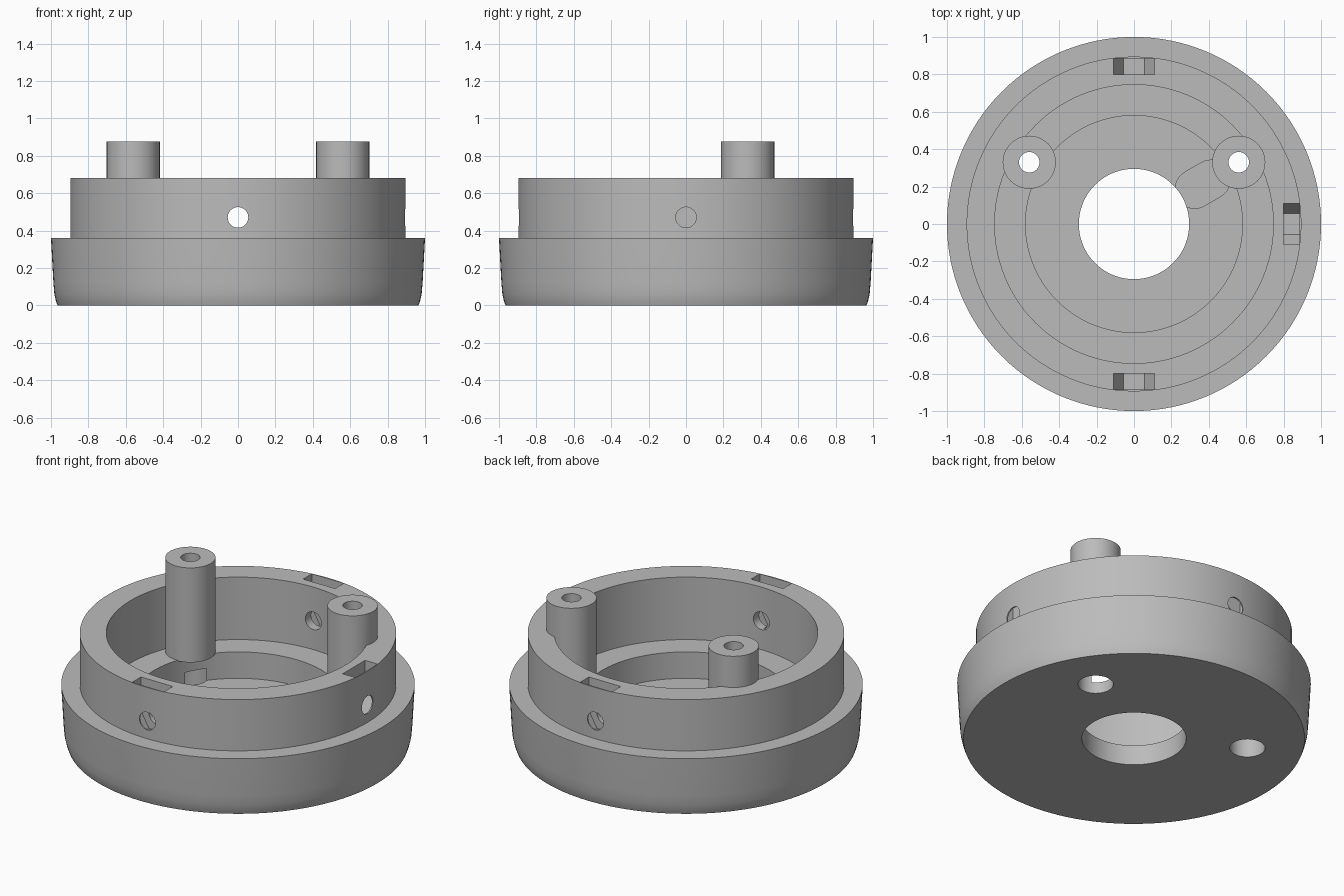
import bpy, bmesh, math
from mathutils import Matrix, Vector

if "Cube" in bpy.data.objects:
    bpy.data.objects.remove(bpy.data.objects["Cube"], do_unlink=True)

grey = bpy.data.materials.new("plain grey")
grey.use_nodes = True
colour = (0.5, 0.5, 0.5, 1)
grey.diffuse_color = colour
grey.node_tree.nodes["Principled BSDF"].inputs["Base Color"].default_value = colour


def make_object(name, bm):
    bmesh.ops.recalc_face_normals(bm, faces=bm.faces)
    mesh = bpy.data.meshes.new(name)
    bm.to_mesh(mesh)
    bm.free()
    mesh.materials.append(grey)
    obj = bpy.data.objects.new(name, mesh)
    bpy.context.collection.objects.link(obj)
    return obj


def lathe(name, profile, steps=128):
    """Closed ring swept from a radius/height outline."""
    bm = bmesh.new()
    rings = []
    for i in range(steps):
        a = math.tau * i / steps
        rings.append([bm.verts.new((r * math.cos(a), r * math.sin(a), z)) for r, z in profile])
    n = len(profile)
    for i in range(steps):
        a, b = rings[i], rings[(i + 1) % steps]
        for j in range(n):
            k = (j + 1) % n
            bm.faces.new((a[j], b[j], b[k], a[k]))
    return make_object(name, bm)


def prism(name, outline, low, high, matrix=Matrix()):
    """Straight extrusion of a flat outline."""
    bm = bmesh.new()
    face = bm.faces.new([bm.verts.new((x, y, low)) for x, y in outline])
    top = bmesh.ops.extrude_face_region(bm, geom=[face])["geom"]
    moved = [v for v in top if isinstance(v, bmesh.types.BMVert)]
    bmesh.ops.translate(bm, verts=moved, vec=(0, 0, high - low))
    bm.transform(matrix)
    return make_object(name, bm)


def arc(cx, radius, start, end, steps):
    return [(cx + radius * math.cos(start + (end - start) * i / steps),
             radius * math.sin(start + (end - start) * i / steps)) for i in range(steps + 1)]


def combine(target, tool, operation):
    """Apply a boolean, then discard the tool."""
    tool.hide_render = True
    mod = target.modifiers.new("boolean", "BOOLEAN")
    mod.operation = operation
    mod.solver = "EXACT"
    mod.object = tool
    graph = bpy.context.evaluated_depsgraph_get()
    mesh = bpy.data.meshes.new_from_object(target.evaluated_get(graph))
    target.modifiers.clear()
    target.data = mesh
    bpy.data.objects.remove(tool, do_unlink=True)


# Stepped ring body: outer skirt, collar, ledge, floor and centre opening
body = lathe("ring_housing", [
    (0.295, 0), (0.965, 0), (0.974, 0.025), (0.982, 0.06), (0.987, 0.12), (1.0, 0.36),
    (0.895, 0.36), (0.895, 0.68), (0.745, 0.68), (0.745, 0.29),
    (0.58, 0.29), (0.58, 0.125), (0.295, 0.125)])

circle = arc(0, 1, 0, math.tau, 48)[:-1]


def disc(radius):
    return [(x * radius, y * radius) for x, y in circle]


# Two hollow posts with a wide screw recess below
for side in (1, -1):
    place = Matrix.Translation((0.56 * side, 0.33, 0))
    combine(body, prism("post", disc(0.142), 0.285, 0.875, place), "UNION")
    combine(body, prism("post_bore", disc(0.055), 0.1, 1, place), "DIFFERENCE")
    combine(body, prism("screw_recess", disc(0.1), -0.1, 0.2, place), "DIFFERENCE")

# Three shallow rounded grooves in the floor
half = math.pi / 2
capsule = arc(0.475, 0.104, -half, half, 16) + arc(0.375, 0.104, half, 3 * half, 16)
for degrees in (30, 150, 270):
    turn = Matrix.Rotation(math.radians(degrees), 4, "Z")
    combine(body, prism("groove", capsule, 0.07, 0.2, turn), "DIFFERENCE")

# Four radial screw holes, each with a nut slot open at the top
nut = [(-0.11, 0.3), (-0.11, 0), (-0.055, -0.095), (0.055, -0.095), (0.11, 0), (0.11, 0.3)]
for quarter in range(4):
    turn = (Matrix.Rotation(quarter * half, 4, "Z") @ Matrix.Translation((0, 0, 0.47))
            @ Matrix.Rotation(half, 4, "X"))
    combine(body, prism("radial_hole", disc(0.055), 0.7, 1.1, turn), "DIFFERENCE")
    combine(body, prism("nut_slot", nut, 0.8, 0.886, turn), "DIFFERENCE")

bpy.ops.object.select_all(action="DESELECT")
body.select_set(True)
bpy.context.view_layer.objects.active = body
bpy.ops.object.shade_smooth_by_angle(angle=math.radians(30))
